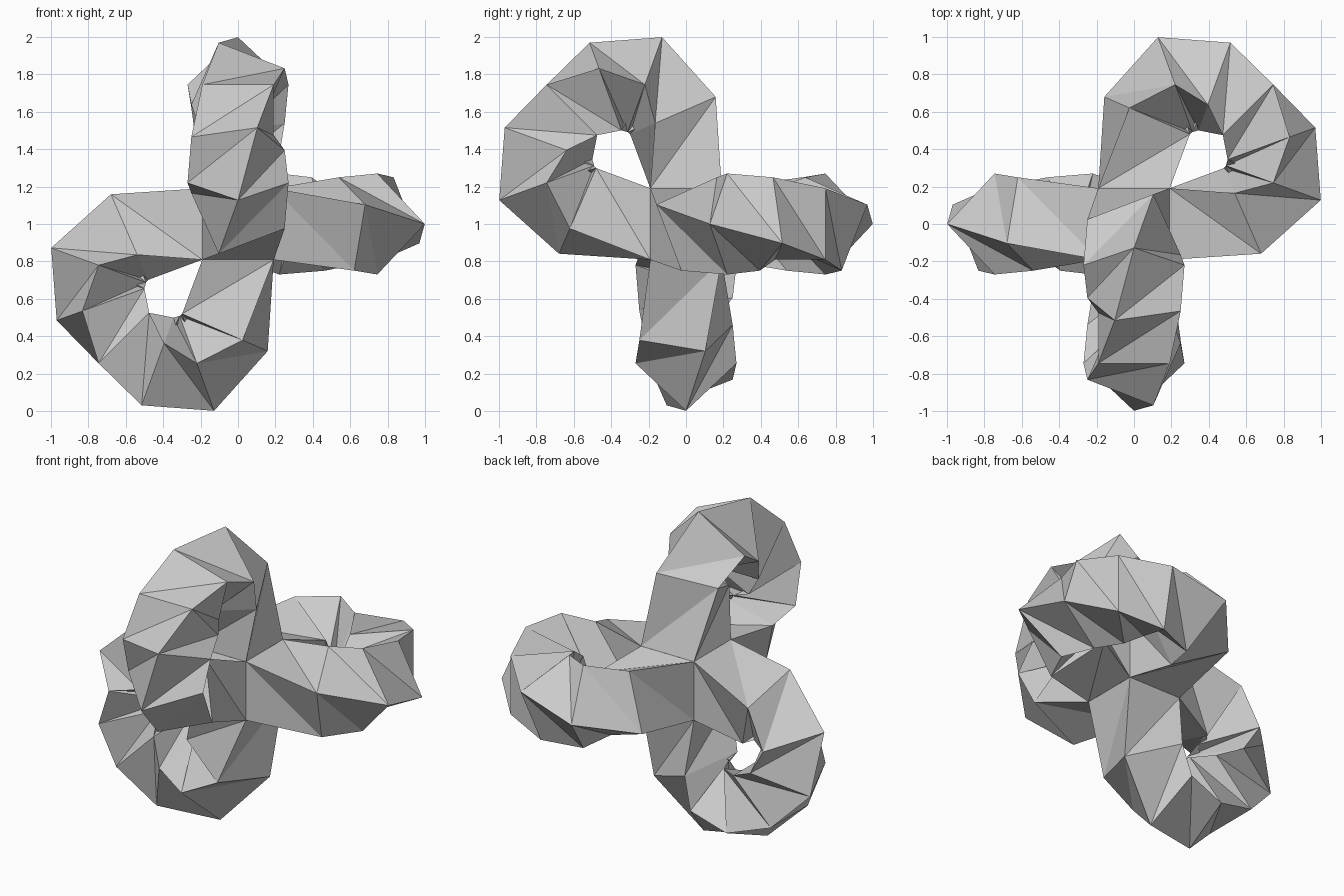
import bpy, bmesh
from math import radians, sin, cos
from mathutils import Vector, Matrix

if "Cube" in bpy.data.objects:
    bpy.data.objects.remove(bpy.data.objects["Cube"])

R = 0.27            # half diagonal of the square cross-section
SEGS = 8            # segments per loop; the section twists 180 degrees in total

# First half of the loop path: centre x, centre y, angle of outward normal
half = [(0.191, 0, -90), (0.58, 0.07, -66.5), (0.745, 0.22, -20),
        (0.735, 0.43, 20), (0.61, 0.61, 45)]
# Second half is the first one turned over about the x = y line
path = half + [(y, x, 90 - a) for x, y, a in reversed(half[:-1])]


def twisted_loop(name, x_to, y_to):
    """Square tube bent from the core's x face to its y face, then reoriented."""
    x_to, y_to = Vector(x_to), Vector(y_to)
    turn = Matrix((x_to, y_to, x_to.cross(y_to))).transposed()
    bm = bmesh.new()
    rings = []
    for k, (cx, cy, a) in enumerate(path):
        n = Vector((cos(radians(a)), sin(radians(a)), 0))
        ring = []
        for j in range(4):
            t = radians(45 - 180 / SEGS * k + 90 * j)
            p = Vector((cx, cy, 0)) + R * (cos(t) * n + sin(t) * Vector((0, 0, 1)))
            ring.append(bm.verts.new(turn @ p + Vector((0, 0, 1))))
        rings.append(ring)
    for r0, r1 in zip(rings, rings[1:]):
        for j in range(4):
            i = (j + 1) % 4
            bm.faces.new((r0[j], r1[j], r0[i]))
            bm.faces.new((r1[j], r1[i], r0[i]))
    mesh = bpy.data.meshes.new(name)
    bm.to_mesh(mesh)
    bm.free()
    bpy.context.collection.objects.link(bpy.data.objects.new(name, mesh))


# Three loops whose open ends meet around a cube-shaped centre
twisted_loop("flat_loop", (1, 0, 0), (0, 1, 0))
twisted_loop("upper_loop", (0, 0, 1), (0, -1, 0))
twisted_loop("lower_loop", (-1, 0, 0), (0, 0, -1))
